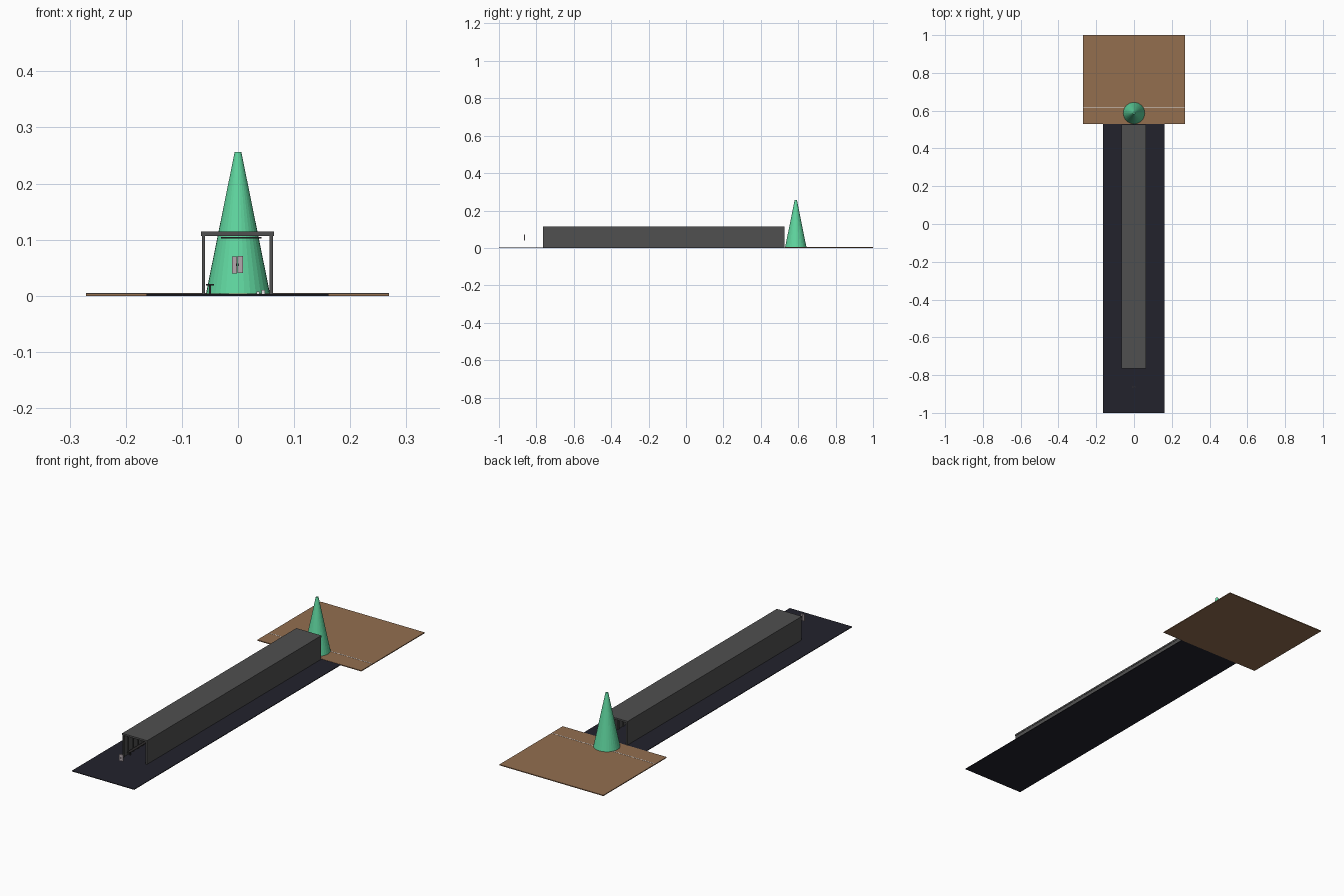
import bpy, bmesh, math
from mathutils import Matrix, Vector

if "Cube" in bpy.data.objects:
    bpy.data.objects.remove(bpy.data.objects["Cube"])


def material(name, r, g, b):
    lin = [((c / 255 + 0.055) / 1.055) ** 2.4 for c in (r, g, b)]
    m = bpy.data.materials.new(name)
    m.diffuse_color = (*lin, 1)
    m.use_nodes = True
    m.node_tree.nodes["Principled BSDF"].inputs["Base Color"].default_value = m.diffuse_color
    return m


DARK = material("dark floor", 34, 34, 44)
BROWN = material("earth brown", 147, 110, 79)
GREY = material("concrete grey", 80, 80, 80)
GREEN = material("mint green", 96, 215, 160)
WHITE = material("white", 235, 235, 235)
PINK = material("pale pink grey", 180, 168, 174)
BLACK = material("dark metal", 48, 46, 46)


def boxes(name, mat, spans):
    """One object made of boxes, each given as (x0, x1, y0, y1, z0, z1)."""
    bm = bmesh.new()
    for x0, x1, y0, y1, z0, z1 in spans:
        size = Matrix.Diagonal((x1 - x0, y1 - y0, z1 - z0, 1))
        mid = Vector((x0 + x1, y0 + y1, z0 + z1)) / 2
        bmesh.ops.create_cube(bm, size=1, matrix=Matrix.Translation(mid) @ size)
    me = bpy.data.meshes.new(name)
    bm.to_mesh(me)
    bm.free()
    me.materials.append(mat)
    ob = bpy.data.objects.new(name, me)
    bpy.context.collection.objects.link(ob)
    return ob


# Ground slabs and the marking line
boxes("walkway_floor", DARK, [(-0.163, 0.161, -1, 0.53, 0, 0.003)])
boxes("earth_yard", BROWN, [(-0.271, 0.269, 0.53, 1, 0, 0.004)])
boxes("yard_line", WHITE, [(-0.271, 0.269, 0.613, 0.616, 0.004, 0.0046)])

# Tunnel shell
CX, Y0, Y1 = -0.001, -0.765, 0.527
boxes("tunnel_roof", GREY, [(CX - 0.065, CX + 0.065, Y0, Y1, 0.107, 0.115)])
boxes("tunnel_walls", GREY, [
    (CX + s * 0.0625 - 0.001, CX + s * 0.0625 + 0.001, Y0, Y1, 0.003, 0.107)
    for s in (-1, 1)])

# Pillars along the inside of both walls
COUNT = 37
pillars = []
for i in range(COUNT):
    y = Y0 + (Y1 - Y0 - 0.006) * i / (COUNT - 1)
    for s in (-1, 1):
        x = CX + s * 0.0595
        pillars.append((x - 0.002, x + 0.002, y, y + 0.006, 0.003, 0.107))
boxes("tunnel_pillars", GREY, pillars)

# Ceiling bars
boxes("ceiling_bars", BLACK, [
    (-0.03, 0.042, y, y + 0.006, 0.1025, 0.1045) for y in (-0.6, -0.2, 0.2)])

# Long bench beside the left wall
boxes("bench_top", BLACK, [(-0.057, -0.043, -0.74, 0.5, 0.018, 0.021)])
boxes("bench_legs", BLACK, [
    (-0.052, -0.048, -0.73 + 0.1525 * i, -0.725 + 0.1525 * i, 0.003, 0.018)
    for i in range(9)])

# Small stones near the right wall
boxes("stones", WHITE, [
    (0.033, 0.038, -0.70, -0.695, 0.003, 0.008),
    (0.042, 0.048, -0.66, -0.654, 0.003, 0.010)])

# Floating double panel at the entrance
boxes("entrance_panels", PINK, [
    (-0.011, -0.0015, -0.866, -0.861, 0.040, 0.070),
    (-0.0005, 0.009, -0.866, -0.861, 0.041, 0.071)])
boxes("panel_handles", BLACK, [
    (x - 0.0008, x + 0.0008, -0.867, -0.866, 0.053, 0.058) for x in (-0.003, 0.001)])

# Tall cone tower
bpy.ops.mesh.primitive_cone_add(vertices=32, radius1=0.057, radius2=0.006,
                                depth=0.252, location=(0, 0.587, 0.130))
tower = bpy.context.object
tower.name = "cone_tower"
tower.data.materials.append(GREEN)
